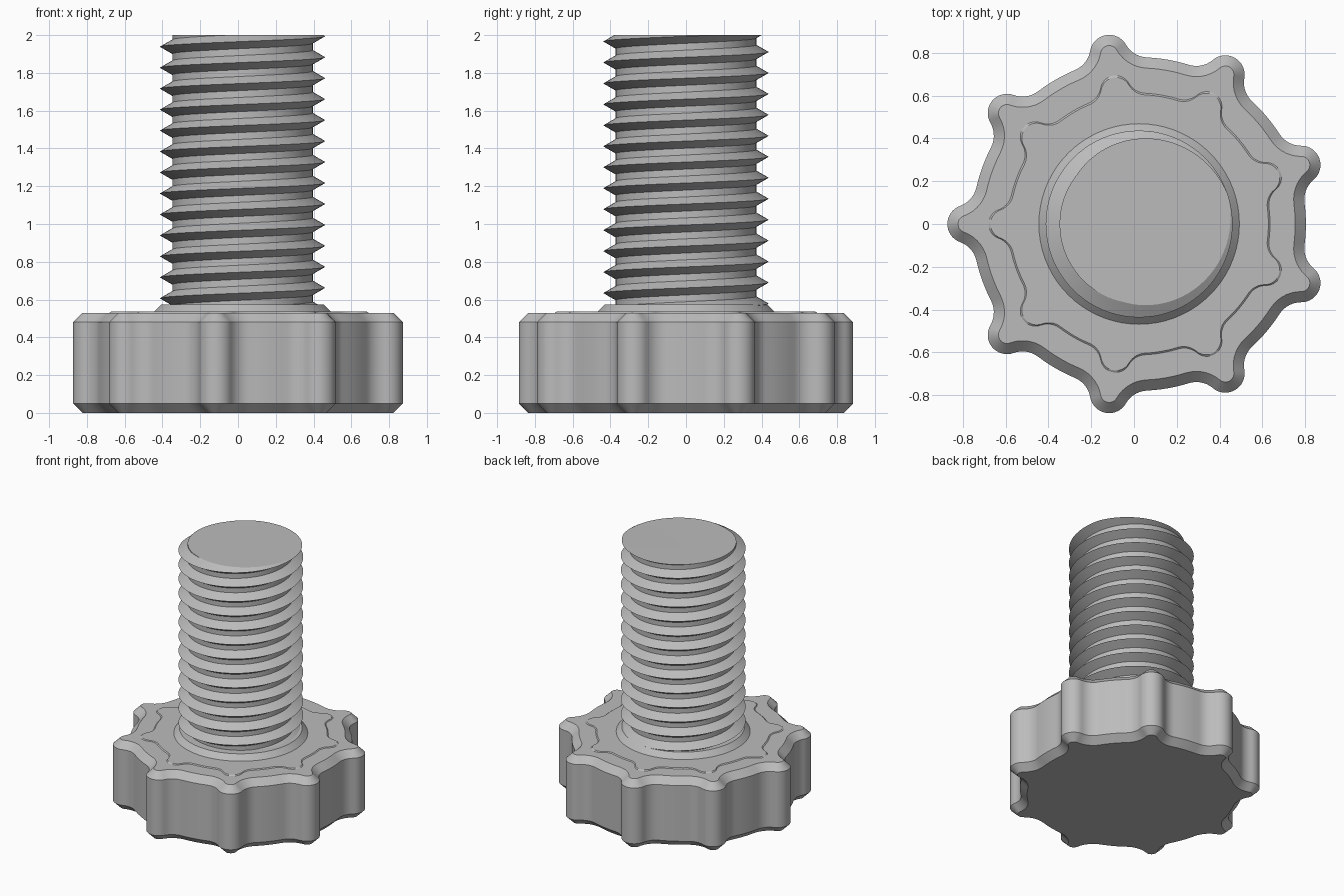
import bpy
import bmesh
from math import acos, atan2, cos, pi, sin, tan, radians
from mathutils import Matrix, Vector

cube = bpy.data.objects.get("Cube")
if cube:
    bpy.data.objects.remove(cube, do_unlink=True)

AXIS_X = 0.024           # the odd lobe count puts the axis off centre
LOBES = 9
BODY_R, LOBE_C, LOBE_R, FILLET_R = 0.78, 0.807, 0.09, 0.12
PITCH, CREST_R, ROOT_R = 0.111, 0.437, 0.372
TOP = 2.0

grey = bpy.data.materials.new("plain grey")
grey.use_nodes = True
grey.diffuse_color = (0.5, 0.5, 0.5, 1)
grey.node_tree.nodes["Principled BSDF"].inputs["Base Color"].default_value = (0.5, 0.5, 0.5, 1)


def finish(bm, name):
    """Turn a bmesh into a smooth object with sharp edges kept."""
    bmesh.ops.recalc_face_normals(bm, faces=bm.faces)
    mesh = bpy.data.meshes.new(name)
    bm.to_mesh(mesh)
    bm.free()
    mesh.materials.append(grey)
    obj = bpy.data.objects.new(name, mesh)
    obj.location.x = AXIS_X
    bpy.context.collection.objects.link(obj)
    bpy.ops.object.select_all(action="DESELECT")
    obj.select_set(True)
    bpy.context.view_layer.objects.active = obj
    bpy.ops.object.shade_smooth_by_angle(angle=radians(30))


def arc(cx, cy, r, start, end, steps):
    return [Vector((cx + r * cos(start + (end - start) * i / steps),
                    cy + r * sin(start + (end - start) * i / steps), 0))
            for i in range(steps + 1)]


def lobed_outline(inset=0.0, scale=1.0):
    """Round body with filleted lobes, moved inward by inset."""
    reach = BODY_R + FILLET_R
    a = acos((LOBE_C**2 + reach**2 - (LOBE_R + FILLET_R)**2) / (2 * LOBE_C * reach))
    fx, fy = reach * cos(a), reach * sin(a)
    phi = atan2(fy, fx - LOBE_C)
    half = arc(LOBE_C, 0, LOBE_R - inset, 0, phi, 8)
    half += arc(fx, fy, FILLET_R + inset, phi + pi, a + pi, 7)[1:]
    half += arc(0, 0, BODY_R - inset, a, pi / LOBES, 3)[1:]
    mirrored = [Vector((p.x, -p.y, 0)) for p in reversed(half[1:-1])]
    points = []
    for k in range(LOBES):
        turn = Matrix.Rotation(pi + k * 2 * pi / LOBES, 3, "Z")
        points += [turn @ p * scale for p in mirrored + half]
    return points


def loft(name, rings):
    """Skin a stack of (height, outline) rings and cap both ends."""
    bm = bmesh.new()
    loops = [[bm.verts.new((p.x, p.y, z)) for p in pts] for z, pts in rings]
    for low, high in zip(loops, loops[1:]):
        n = len(low)
        for i in range(n):
            j = (i + 1) % n
            bm.faces.new((low[i], low[j], high[j], high[i]))
    bm.faces.new(loops[0][::-1])
    bm.faces.new(loops[-1])
    finish(bm, name)


# Lobed grip with chamfered rims and a slightly raised inner panel
loft("knob", [
    (0.0, lobed_outline(0.05)),
    (0.05, lobed_outline()),
    (0.48, lobed_outline()),
    (0.53, lobed_outline(0.05)),
    (0.53, lobed_outline(scale=0.785)),
    (0.536, lobed_outline(scale=0.775)),
])

# Tapered collar at the foot of the shaft
loft("collar", [(z, arc(0, 0, r, 0, 2 * pi, 72)[:-1])
                for z, r in ((0.52, 0.485), (0.575, 0.43))])

# Right-handed screw thread: one pitch swept up a helix, then trimmed flat
bm = bmesh.new()
flank = (CREST_R - ROOT_R) * tan(radians(30))
crest_z = 1.994 - 14 * PITCH
profile = [(ROOT_R, -flank), (CREST_R, 0), (ROOT_R, flank), (ROOT_R, PITCH - flank)]
verts = [bm.verts.new((r, 0, crest_z + z)) for r, z in profile]
edges = [bm.edges.new(pair) for pair in zip(verts, verts[1:])]
turns, steps = 17, 80
bmesh.ops.spin(bm, geom=verts + edges, cent=(0, 0, 0), axis=(0, 0, 1),
               dvec=(0, 0, PITCH / steps), angle=2 * pi * turns, steps=steps * turns)
bmesh.ops.remove_doubles(bm, verts=bm.verts, dist=0.0005)
for height, up in ((TOP, 1), (0.56, -1)):
    bmesh.ops.bisect_plane(bm, geom=bm.verts[:] + bm.edges[:] + bm.faces[:],
                           plane_co=(0, 0, height), plane_no=(0, 0, up), clear_outer=True)
    rim = [e for e in bm.edges if e.is_boundary
           and all(abs(v.co.z - height) < 1e-4 for v in e.verts)]
    bmesh.ops.holes_fill(bm, edges=rim, sides=0)
finish(bm, "threaded_shaft")
